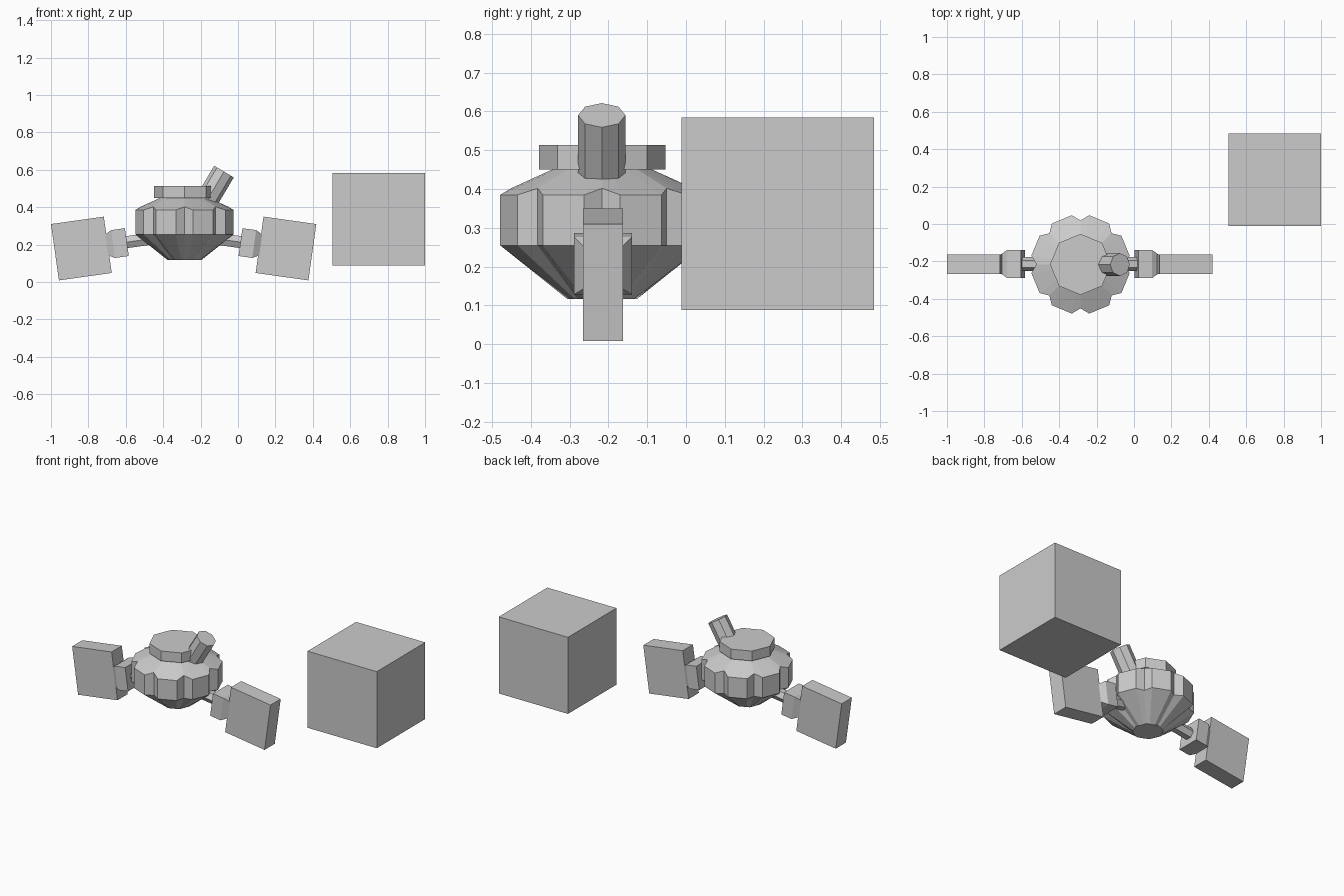
import bpy, bmesh
from math import cos, sin, pi, radians
from mathutils import Matrix, Vector

if "Cube" in bpy.data.objects:
    bpy.data.objects.remove(bpy.data.objects["Cube"])

CX, CY = -0.286, -0.216


def loft(name, rings, matrix=Matrix()):
    """Skin a stack of equal-length rings, cap both ends."""
    bm = bmesh.new()
    rows = [[bm.verts.new(matrix @ Vector(p)) for p in r] for r in rings]
    n = len(rows[0])
    for a, b in zip(rows, rows[1:]):
        for i in range(n):
            j = (i + 1) % n
            bm.faces.new((a[i], a[j], b[j], b[i]))
    bm.faces.new(rows[0][::-1])
    bm.faces.new(rows[-1])
    bmesh.ops.recalc_face_normals(bm, faces=bm.faces)
    me = bpy.data.meshes.new(name)
    bm.to_mesh(me)
    bm.free()
    ob = bpy.data.objects.new(name, me)
    bpy.context.collection.objects.link(ob)
    return ob


def ngon(n, r, z, start=0.0):
    return [(r * cos(start + 2 * pi * i / n), r * sin(start + 2 * pi * i / n), z) for i in range(n)]


def rect(w, d, z):
    return [(-w / 2, -d / 2, z), (w / 2, -d / 2, z), (w / 2, d / 2, z), (-w / 2, d / 2, z)]


def notched(corner, panel, z_corner, z_panel):
    """Eight panels separated by V notches at the octagon corners."""
    pts = []
    for k in range(8):
        for off, r, z in ((0, corner, z_corner), (10, panel, z_panel), (35, panel, z_panel)):
            a = radians(45 * k + off)
            pts.append((r * cos(a), r * sin(a), z))
    return pts


def octagon24(r, z):
    """Octagon with two extra points per side, to match the notched rings."""
    c = [Vector(p) for p in ngon(8, r, z)]
    return [c[k].lerp(c[(k + 1) % 8], t) for k in range(8) for t in (0, 0.28, 0.72)]


at = Matrix.Translation((CX, CY, 0))

# Central body with eight rim panels
loft("body", [octagon24(0.09, 0.117), notched(0.235, 0.267, 0.255, 0.255),
              notched(0.235, 0.267, 0.402, 0.385), octagon24(0.125, 0.452)], at)

# Top disc
loft("top_disc", [ngon(8, 0.163, 0.45), ngon(8, 0.163, 0.514)], at)

# Leaning antenna tube
tilt = Matrix.Translation((-0.19, -0.217, 0.397)) @ Matrix.Rotation(radians(30.8), 4, 'Y')
loft("antenna", [ngon(8, 0.061, 0), ngon(8, 0.061, 0.225)], tilt)

# Side arms: local z runs outward along the drooping axis, local x is near vertical
for side, sx in (("right", 1), ("left", -1)):
    mirror = Matrix.Translation((-0.2905, 0, 0)) @ Matrix.Diagonal((sx, 1, 1, 1)) @ Matrix.Translation((0.2905, 0, 0))
    m = mirror @ Matrix.Translation((0.05, -0.214, 0.208)) @ Matrix.Rotation(radians(98), 4, 'Y')
    loft(side + "_rod", [ngon(6, 0.037, -0.22, pi / 2), ngon(6, 0.037, 0, pi / 2)], m)
    loft(side + "_bracket", [rect(0.15, 0.15, -0.037), rect(0.15, 0.15, 0.037),
                             rect(0.11, 0.1, 0.075)], m)
    loft(side + "_panel", [rect(0.304, 0.104, 0.066), rect(0.304, 0.104, 0.351)], m)

# Separate cube
bpy.ops.mesh.primitive_cube_add(size=0.495, location=(0.7525, 0.2365, 0.3365))
bpy.context.object.name = "cube"
